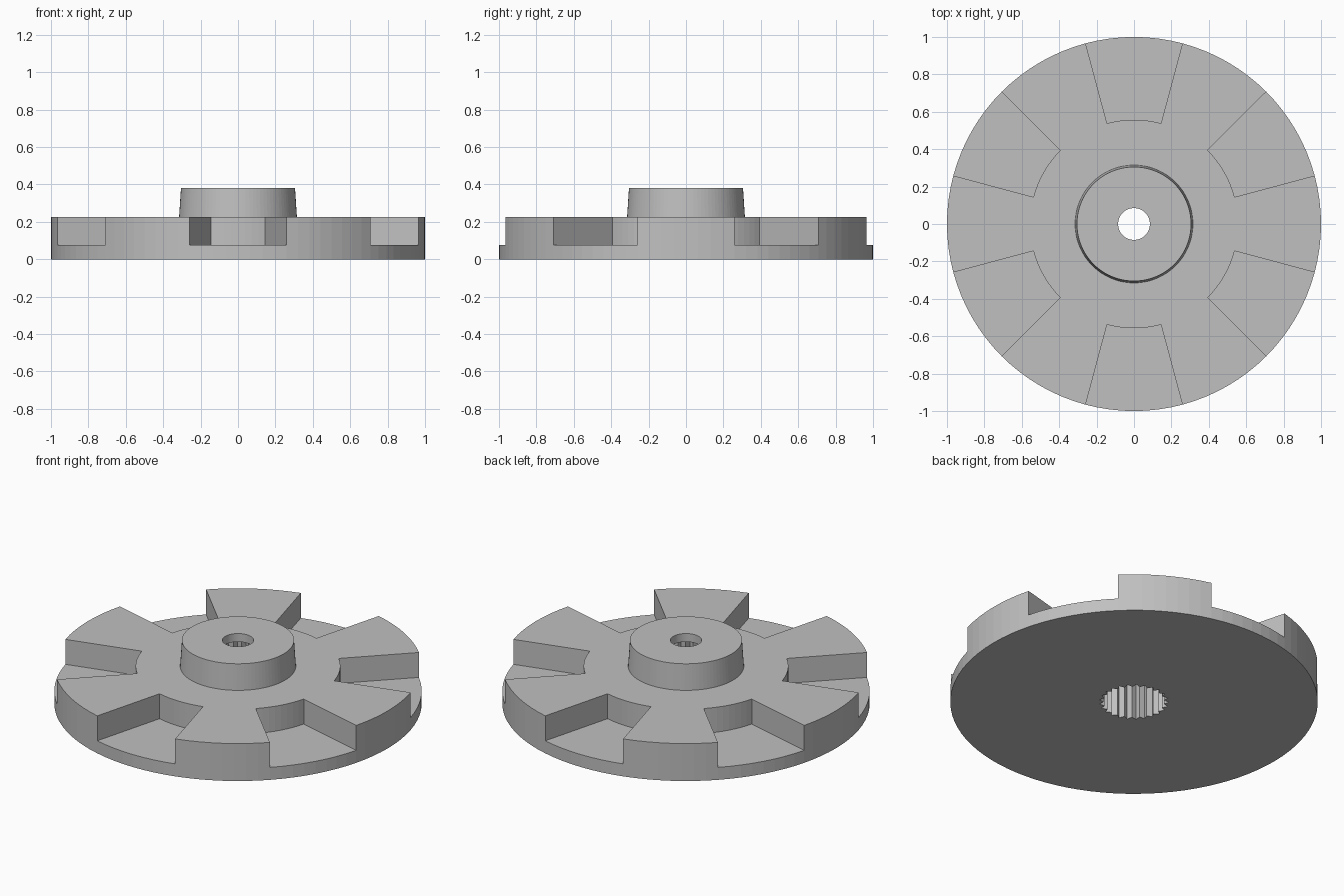
import bpy, bmesh
from math import sin, cos, radians, tau

SIDES = 96           # segments around the disc
SLOTS = 6            # notches in the rim
SPLINE_TEETH = 25    # grooves inside the hub socket

if "Cube" in bpy.data.objects:
    bpy.data.objects.remove(bpy.data.objects["Cube"], do_unlink=True)

grey = bpy.data.materials.new("plain grey")
grey.use_nodes = True
colour = (0.53, 0.53, 0.53, 1)
grey.diffuse_color = colour
grey.node_tree.nodes["Principled BSDF"].inputs["Base Color"].default_value = colour


def polar(radius, angle):
    return radius * cos(angle), radius * sin(angle)


def circle(radius):
    return [polar(radius, tau * i / SIDES) for i in range(SIDES)]


def add_prism(bm, outline, low, high):
    """Closed solid between two heights above a flat outline."""
    bottom = [bm.verts.new((x, y, low)) for x, y in outline]
    top = [bm.verts.new((x, y, high)) for x, y in outline]
    bm.faces.new(bottom[::-1])
    bm.faces.new(top)
    for i in range(len(outline)):
        j = (i + 1) % len(outline)
        bm.faces.new((bottom[i], bottom[j], top[j], top[i]))


def make_object(name, bm):
    bmesh.ops.recalc_face_normals(bm, faces=bm.faces)
    mesh = bpy.data.meshes.new(name)
    bm.to_mesh(mesh)
    bm.free()
    mesh.materials.append(grey)
    obj = bpy.data.objects.new(name, mesh)
    bpy.context.collection.objects.link(obj)
    return obj


def cut(target, cutter):
    """Subtract the cutter for good, then discard it."""
    mod = target.modifiers.new("cut", "BOOLEAN")
    mod.operation = "DIFFERENCE"
    mod.solver = "EXACT"
    mod.object = cutter
    bpy.context.view_layer.objects.active = target
    bpy.ops.object.modifier_apply(modifier=mod.name)
    bpy.data.objects.remove(cutter, do_unlink=True)


# Disc with a tapered hub, as one stepped solid
bm = bmesh.new()
profile = [(1, 0), (1, 0.225), (0.315, 0.225), (0.305, 0.38)]
rings = [[bm.verts.new((x, y, z)) for x, y in circle(r)] for r, z in profile]
for lower, upper in zip(rings, rings[1:]):
    for i in range(SIDES):
        j = (i + 1) % SIDES
        bm.faces.new((lower[i], lower[j], upper[j], upper[i]))
bm.faces.new(rings[0][::-1])
bm.faces.new(rings[-1])
disc = make_object("slotted_disc_with_hub", bm)

# Wedge-shaped rim slots with a curved inner wall
bm = bmesh.new()
for k in range(SLOTS):
    centre = radians(30) + tau * k / SLOTS
    start, end = centre - radians(15), centre + radians(15)
    inner = [polar(0.557, end + (start - end) * i / 8) for i in range(9)]
    add_prism(bm, [polar(1.2, start), polar(1.2, end)] + inner, 0.075, 0.5)
cut(disc, make_object("rim_slots", bm))

# Splined socket, open underneath
bm = bmesh.new()
star = [polar(0.19 if i % 2 else 0.165, tau * (i + 0.5) / (2 * SPLINE_TEETH))
        for i in range(2 * SPLINE_TEETH)]
add_prism(bm, star, -0.1, 0.33)
cut(disc, make_object("splined_socket", bm))

# Screw hole through the top of the hub
bm = bmesh.new()
add_prism(bm, circle(0.085), 0.3, 0.5)
cut(disc, make_object("screw_hole", bm))
